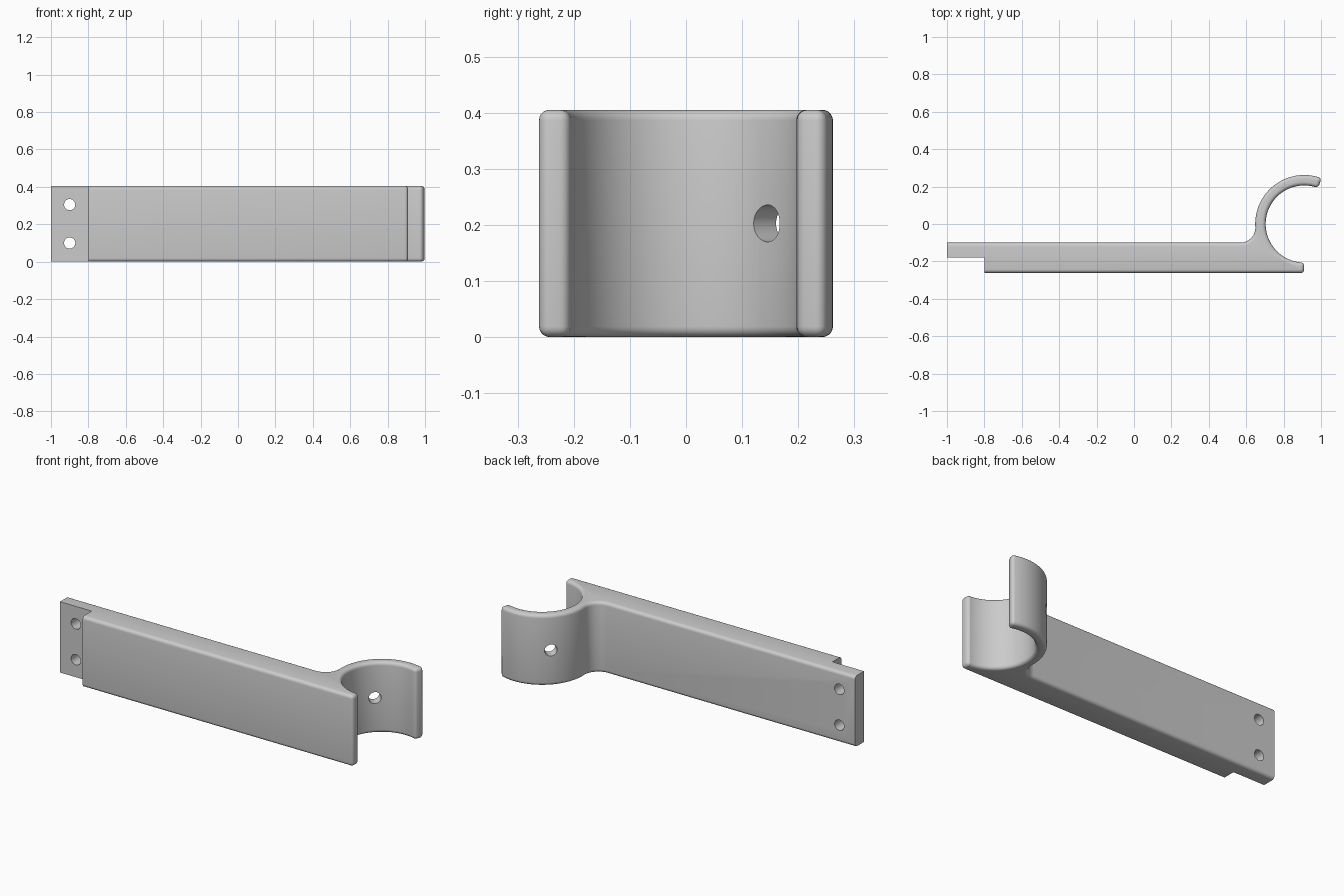
import bpy, bmesh
from math import radians, sin, cos, asin, pi
from mathutils import Matrix, Vector

default = bpy.data.objects.get("Cube")
if default:
    bpy.data.objects.remove(default, do_unlink=True)

HEIGHT = 0.405
CX, R_OUT, R_IN = 0.91, 0.262, 0.206      # clamp ring
LEFT, STEP = -1.0, -0.8                   # tab end and step
FRONT, TAB, BACK = -R_OUT, -0.18, -0.1    # bar depths
FILLET, ROUND = 0.08, 0.019
TIP = radians(69)

grey = bpy.data.materials.new("grey plastic")
grey.use_nodes = True
colour = (0.6, 0.6, 0.6, 1)
grey.diffuse_color = colour
grey.node_tree.nodes["Principled BSDF"].inputs["Base Color"].default_value = colour


def arc(cx, cy, r, start, end, n):
    return [(cx + r * cos(start + (end - start) * i / n),
             cy + r * sin(start + (end - start) * i / n)) for i in range(n + 1)]


def finish(name, bm):
    mesh = bpy.data.meshes.new(name)
    bmesh.ops.recalc_face_normals(bm, faces=bm.faces)
    bm.to_mesh(mesh)
    bm.free()
    ob = bpy.data.objects.new(name, mesh)
    bpy.context.collection.objects.link(ob)
    mesh.materials.append(grey)
    return ob


# Outline of bar, fillet and open clamp ring
dip = asin((BACK + FILLET) / (R_OUT + FILLET))
fx = CX - (R_OUT + FILLET) * cos(dip)
outline = [(LEFT, BACK), (LEFT, TAB), (STEP, TAB), (STEP, FRONT), (CX, FRONT)]
outline += arc(CX, 0, R_IN, 1.5 * pi, TIP, 56)
outline += arc(CX, 0, R_OUT, TIP, pi - dip, 36)
outline += arc(fx, BACK + FILLET, FILLET, -dip, -pi / 2, 12)[1:]

bm = bmesh.new()
base = bm.faces.new([bm.verts.new((x, y, 0)) for x, y in outline])
top = bmesh.ops.extrude_face_region(bm, geom=[base])["geom"]
bmesh.ops.translate(bm, vec=(0, 0, HEIGHT),
                    verts=[v for v in top if isinstance(v, bmesh.types.BMVert)])
bmesh.ops.recalc_face_normals(bm, faces=bm.faces)


# Round the rims and clamp tips; the tab and step stay crisp
def is_round(edge):
    a, b = (v.co for v in edge.verts)
    mid = (a + b) / 2
    if abs(a.z - b.z) > 0.1:
        return mid.x > 0.9 and edge.calc_face_angle(0) > radians(40)
    return mid.x > STEP + 0.01 or abs(mid.y - BACK) < 0.001


bmesh.ops.bevel(bm, geom=[e for e in bm.edges if is_round(e)], offset=ROUND,
                offset_type='OFFSET', segments=5, profile=0.5,
                affect='EDGES', clamp_overlap=False)
bracket = finish("clamp_bracket", bm)

# Drill two mounting holes and one radial hole through the clamp
bm = bmesh.new()
diagonal = Vector((-1, 1, 0)).normalized()
drills = [((-0.9, -0.14, z), (0, 1, 0), 0.03) for z in (0.1, 0.305)]
drills.append((Vector((CX, 0, HEIGHT / 2)) + diagonal * 0.234, diagonal, 0.033))
for spot, axis, radius in drills:
    turn = Vector(axis).to_track_quat('Z', 'Y').to_matrix().to_4x4()
    bmesh.ops.create_cone(bm, cap_ends=True, segments=32, radius1=radius,
                          radius2=radius, depth=0.2,
                          matrix=Matrix.Translation(spot) @ turn)
cutter = finish("hole_cutter", bm)
cutter.hide_render = True

holes = bracket.modifiers.new("holes", 'BOOLEAN')
holes.operation, holes.solver, holes.object = 'DIFFERENCE', 'EXACT', cutter
bpy.ops.object.select_all(action='DESELECT')
bracket.select_set(True)
bpy.context.view_layer.objects.active = bracket
bpy.ops.object.modifier_apply(modifier=holes.name)
bpy.data.objects.remove(cutter, do_unlink=True)
bpy.ops.object.shade_smooth_by_angle(angle=radians(30))
